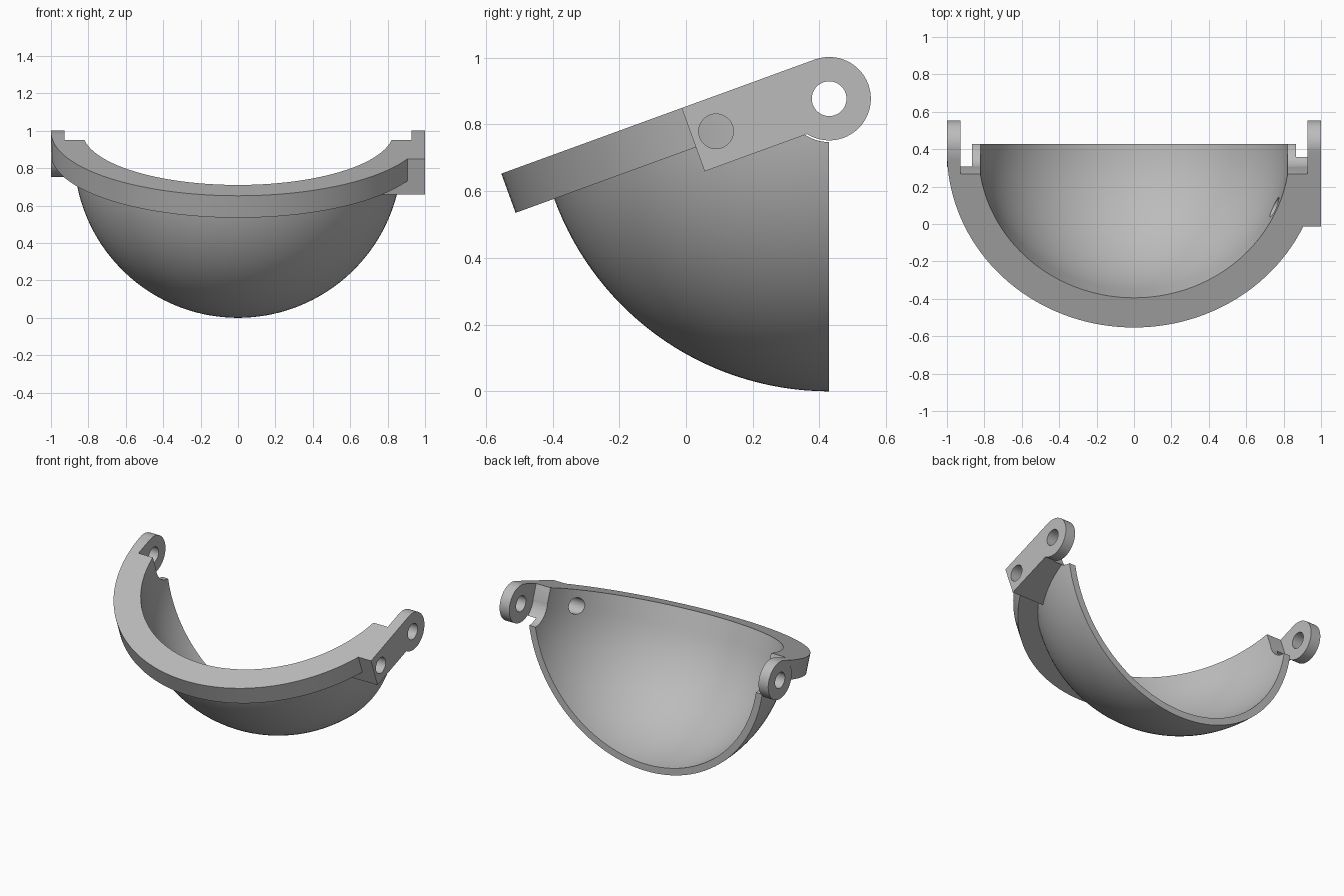
import bpy, bmesh
from math import radians, sin, cos, pi
from mathutils import Matrix, Vector

if "Cube" in bpy.data.objects:
    bpy.data.objects.remove(bpy.data.objects["Cube"], do_unlink=True)

# Dimensions, in a frame centred on the hinge axis (x) and tilted with the rim
TILT = radians(20)
HINGE = Vector((0, 0.429, 0.877))
RIM_R, BOWL_R, INNER_R = 1.0, 0.877, 0.831
TOP, ARM_LOW, ARM_BACK = 0.125, -0.077, -0.425
EAR_R, EAR_IN, HOLE_R, SLOT_R = 0.125, 0.928, 0.052, 0.13

steel = bpy.data.materials.new("plain_grey")
steel.use_nodes = True
grey = (0.5, 0.5, 0.5, 1)
steel.diffuse_color = grey
steel.node_tree.nodes["Principled BSDF"].inputs["Base Color"].default_value = grey


def finish(bm, name):
    bmesh.ops.recalc_face_normals(bm, faces=bm.faces)
    mesh = bpy.data.meshes.new(name)
    bm.to_mesh(mesh)
    bm.free()
    mesh.materials.append(steel)
    ob = bpy.data.objects.new(name, mesh)
    bpy.context.scene.collection.objects.link(ob)
    return ob


def lathe(name, radius, extra):
    """Lower half of a ball, carried on by extra profile points."""
    steps = 40
    pts = [(radius * sin(i * pi / 2 / steps), -radius * cos(i * pi / 2 / steps))
           for i in range(steps + 1)] + extra
    bm = bmesh.new()
    verts = [bm.verts.new((r, 0, h)) for r, h in pts]
    edges = [bm.edges.new(pair) for pair in zip(verts, verts[1:])]
    bmesh.ops.spin(bm, geom=verts + edges, cent=(0, 0, 0), axis=(0, 0, 1),
                   angle=2 * pi, steps=144, use_merge=True)
    bmesh.ops.remove_doubles(bm, verts=bm.verts, dist=1e-5)
    return finish(bm, name)


def box(name, low, high, turn=0):
    low, high = Vector(low), Vector(high)
    bm = bmesh.new()
    bmesh.ops.create_cube(bm, size=1, matrix=Matrix.Rotation(turn, 4, 'X')
                          @ Matrix.Translation((low + high) / 2)
                          @ Matrix.Diagonal((*(high - low), 1)))
    return finish(bm, name)


def rod(name, x0, x1, radius, y=0, z=0):
    bm = bmesh.new()
    bmesh.ops.create_cone(bm, cap_ends=True, segments=64, radius1=radius,
                          radius2=radius, depth=x1 - x0,
                          matrix=Matrix.Translation(((x0 + x1) / 2, y, z))
                          @ Matrix.Rotation(pi / 2, 4, 'Y'))
    return finish(bm, name)


def combine(body, tool, operation):
    mod = body.modifiers.new("shape", 'BOOLEAN')
    mod.operation, mod.object, mod.solver = operation, tool, 'EXACT'
    bpy.context.view_layer.objects.active = body
    bpy.ops.object.modifier_apply(modifier=mod.name)
    bpy.data.objects.remove(tool, do_unlink=True)


# Bowl with a flat rim, open at the back
bowl = lathe("half_bowl_with_hinge_ears", BOWL_R, [(RIM_R, 0), (RIM_R, TOP), (0, TOP)])
combine(bowl, box("back_cut", (-2, 0, -2), (2, 2, 2), -TILT), 'DIFFERENCE')
combine(bowl, box("rim_end_cut", (-2, 0, -0.5), (2, 2, 1)), 'DIFFERENCE')

# Deep arm on the left side, then a round ear on each side
combine(bowl, box("arm", (0.7, ARM_BACK, ARM_LOW), (RIM_R, 0, TOP)), 'UNION')
for x0, x1 in ((EAR_IN, RIM_R), (-RIM_R, -EAR_IN)):
    combine(bowl, rod("ear", x0, x1, EAR_R), 'UNION')

# Hollow inside and clearance between the ears
combine(bowl, lathe("hollow", INNER_R, [(INNER_R, 0.5), (0, 0.5)]), 'DIFFERENCE')
combine(bowl, rod("round_clearance", -EAR_IN, EAR_IN, SLOT_R), 'DIFFERENCE')
combine(bowl, box("clearance", (-EAR_IN, -SLOT_R + 0.003, 0), (EAR_IN, 1, 1)), 'DIFFERENCE')

# Hinge holes and the hole through the arm
combine(bowl, rod("hinge_hole", -2, 2, HOLE_R), 'DIFFERENCE')
combine(bowl, rod("arm_hole", 0.5, 2, HOLE_R, -0.352, 0.024), 'DIFFERENCE')

# Tilt into place and smooth the curved faces
bowl.data.transform(Matrix.Translation(HINGE) @ Matrix.Rotation(TILT, 4, 'X'))
for ob in bpy.context.selected_objects:
    ob.select_set(False)
bowl.select_set(True)
bpy.context.view_layer.objects.active = bowl
bpy.ops.object.shade_smooth_by_angle(angle=radians(30))
